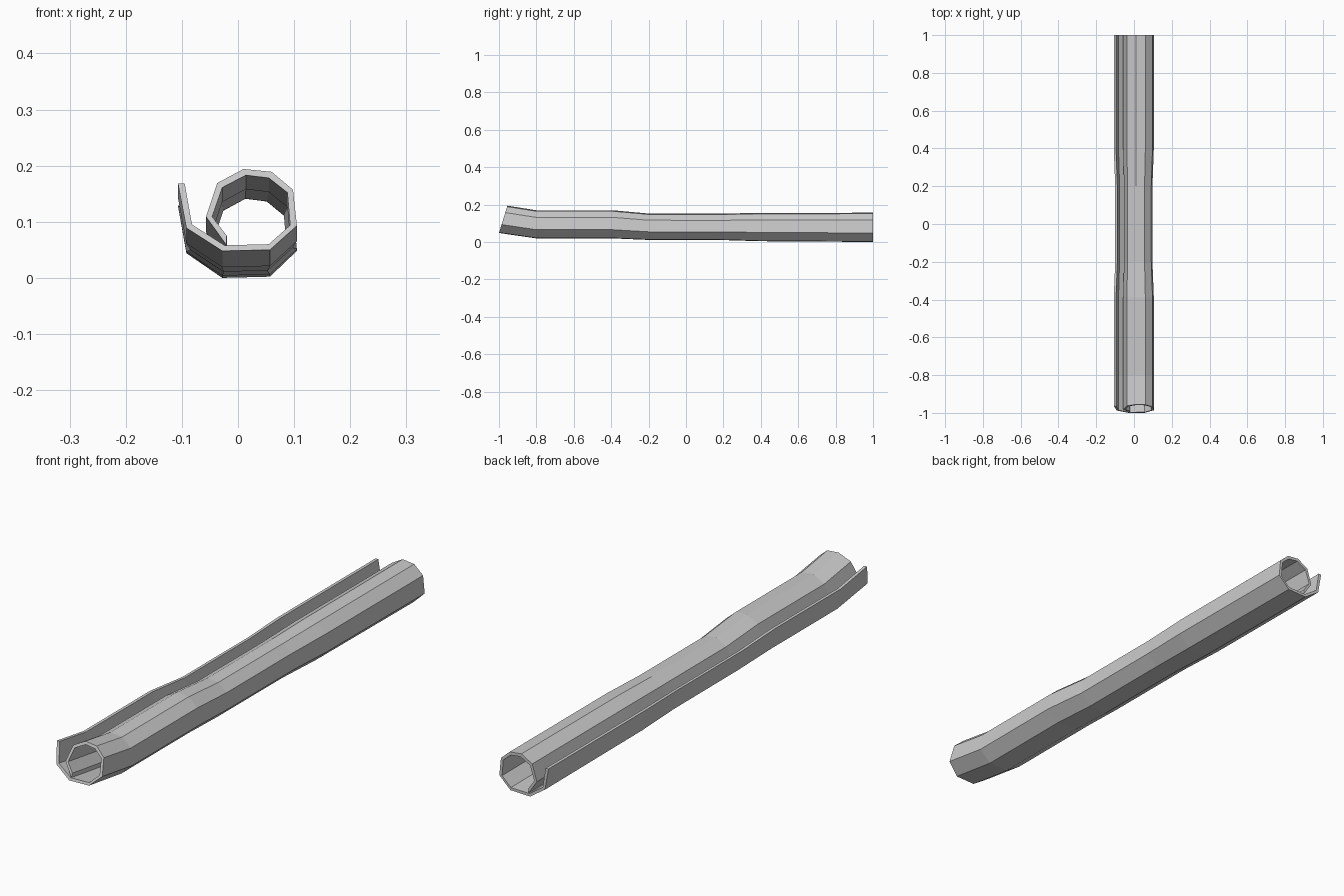
import bpy, bmesh

# Cross-section of the rolled sheet: outer skin then inner skin (x, height)
OUTER = [(-0.107, 0.120), (-0.092, 0.041), (-0.028, 0.000), (0.057, 0.002),
         (0.105, 0.045), (0.098, 0.109), (0.060, 0.141), (0.010, 0.146),
         (-0.037, 0.121), (-0.057, 0.061), (-0.021, 0.011)]
INNER = [(-0.095, 0.120), (-0.082, 0.047), (-0.024, 0.010), (0.055, 0.012),
         (0.093, 0.046), (0.088, 0.104), (0.055, 0.130), (0.014, 0.135),
         (-0.028, 0.113), (-0.046, 0.061), (-0.020, 0.027)]

# Stations along the roll: y, floor height, width scale, height scale, tilt
STATIONS = [(-1.0, 0.048, 1.0, 1.0, 0.31),
            (-0.8, 0.019, 1.0, 1.03, 0.0),
            (-0.39, 0.019, 1.0, 1.03, 0.0),
            (-0.2, 0.011, 0.93, 0.965, 0.0),
            (0.2, 0.010, 0.93, 0.97, 0.0),
            (0.4, 0.004, 1.0, 1.04, 0.0),
            (1.0, 0.0, 1.0, 1.07, 0.0)]

bm = bmesh.new()
rings = []
for y, floor, sx, sz, tilt in STATIONS:
    rings.append([bm.verts.new((x * sx, y + z * tilt, floor + z * sz))
                  for x, z in OUTER + INNER[::-1]])

# Skins between stations
n = len(rings[0])
for a, b in zip(rings, rings[1:]):
    for i in range(n):
        j = (i + 1) % n
        bm.faces.new((a[i], a[j], b[j], b[i]))

# Sheet thickness at both ends
for r in (rings[0], rings[-1]):
    for i in range(len(OUTER) - 1):
        bm.faces.new((r[i], r[i + 1], r[n - 2 - i], r[n - 1 - i]))

bmesh.ops.recalc_face_normals(bm, faces=bm.faces)
mesh = bpy.data.meshes.new("rolled_mat")
bm.to_mesh(mesh)
bm.free()
bpy.context.collection.objects.link(bpy.data.objects.new("rolled_mat", mesh))
